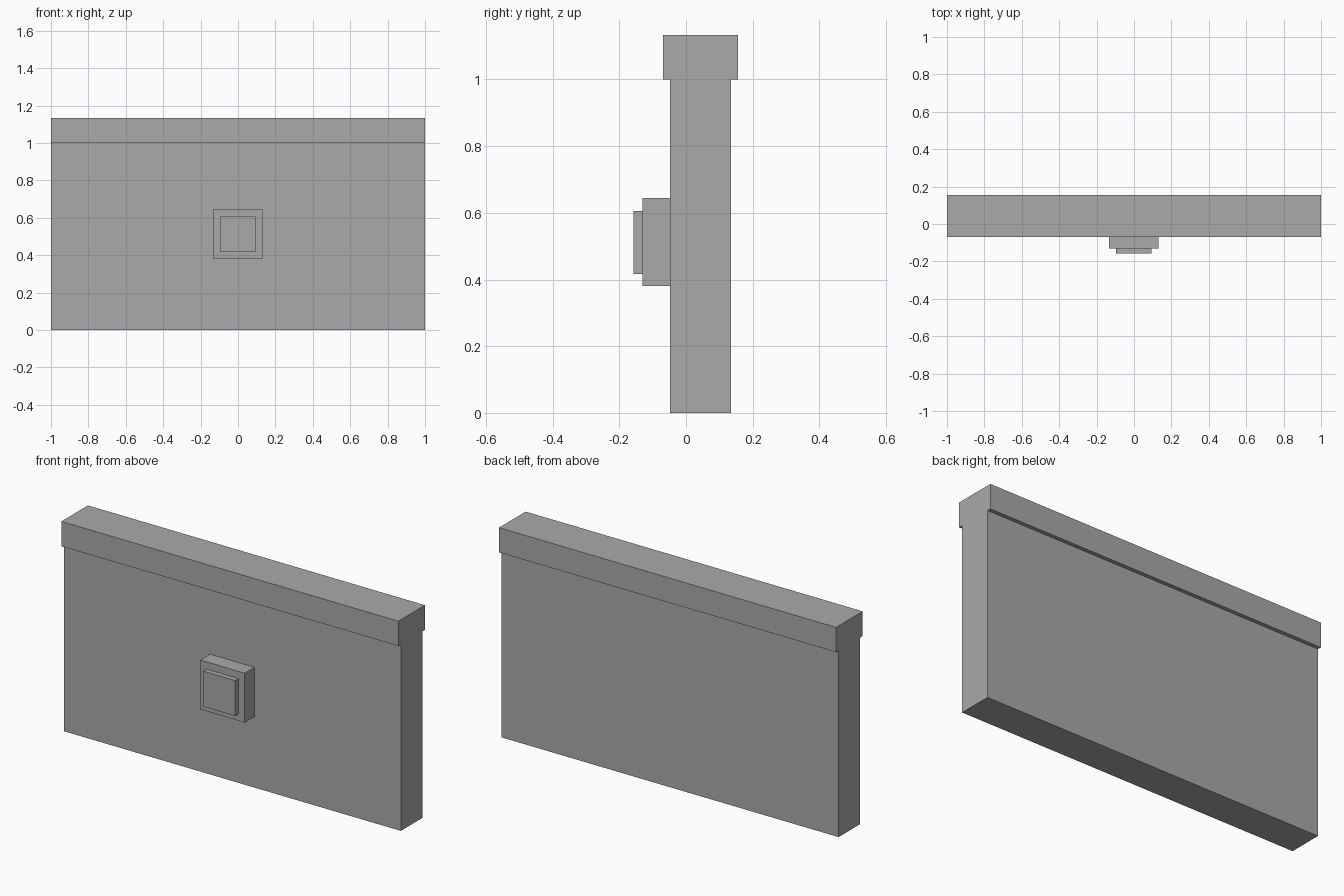
import bpy

cube = bpy.data.objects.get("Cube")
if cube:
    bpy.data.objects.remove(cube, do_unlink=True)

# Single plain grey for every part
GREY = (0.4, 0.4, 0.4, 1.0)
grey = bpy.data.materials.new("plain grey")
grey.use_nodes = True
grey.diffuse_color = GREY
grey.node_tree.nodes["Principled BSDF"].inputs["Base Color"].default_value = GREY


def box(name, x, y, z):
    """Flat-shaded box spanning the given (min, max) ranges."""
    spans = (x, y, z)
    bpy.ops.mesh.primitive_cube_add(size=1, location=[(a + b) / 2 for a, b in spans])
    obj = bpy.context.object
    obj.name = name
    obj.scale = [b - a for a, b in spans]
    bpy.ops.object.transform_apply(location=False, rotation=False, scale=True)
    obj.data.materials.append(grey)
    return obj


FULL = (-1, 1)

# Wall slab and the wider coping along its top
box("wall_panel", FULL, (-0.048, 0.135), (0, 1.0))
box("top_coping", FULL, (-0.069, 0.156), (1.0, 1.133))

# Stepped square block on the front
box("block_base", (-0.133, 0.131), (-0.13, -0.048), (0.38, 0.645))
box("block_face", (-0.096, 0.094), (-0.158, -0.13), (0.416, 0.606))
